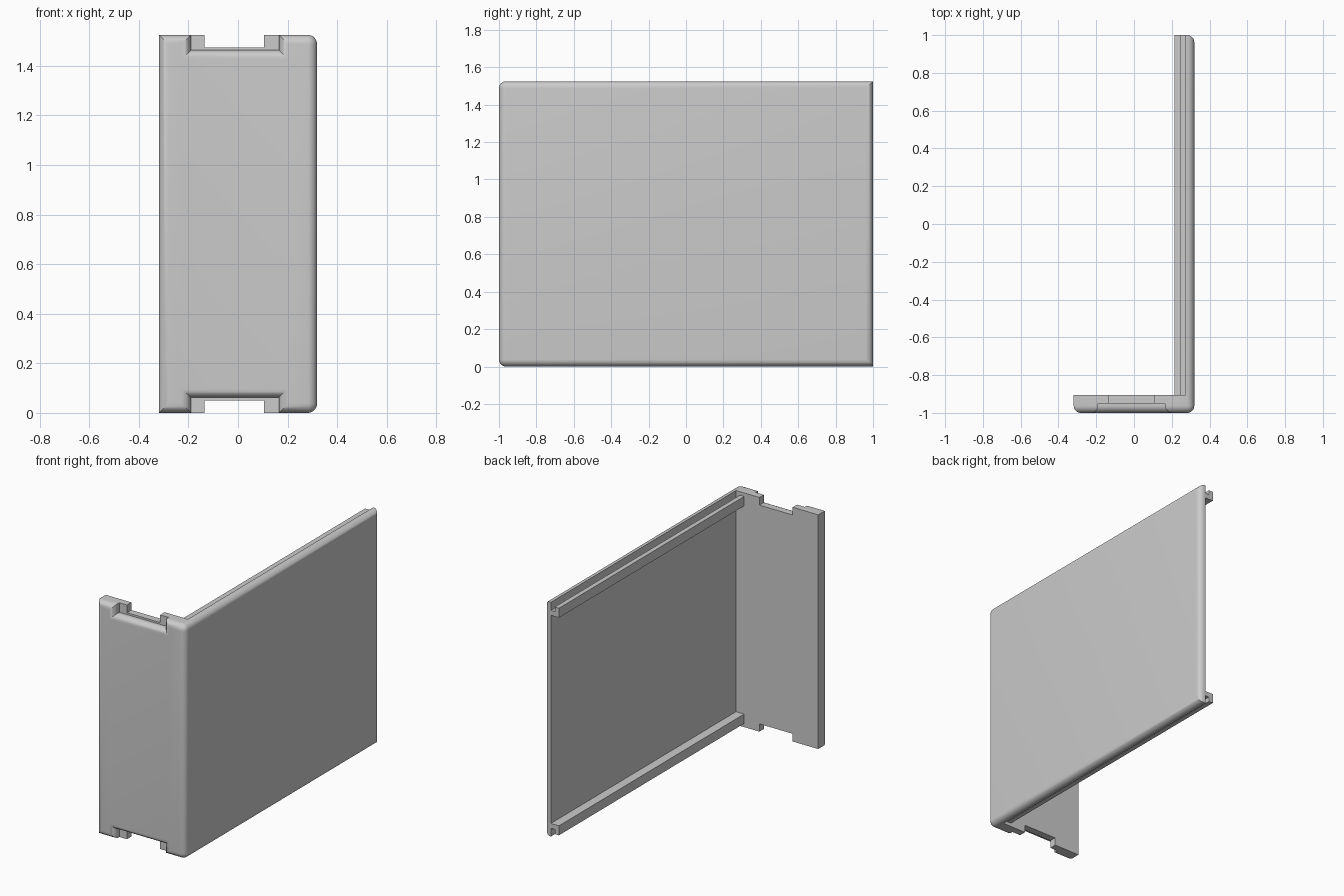
import bpy
import bmesh

cube = bpy.data.objects.get("Cube")
if cube:
    bpy.data.objects.remove(cube, do_unlink=True)

HEIGHT = 1.525
HALF = 0.319       # half width
INNER = 0.273      # inner face of the side panel
BACK = -0.905      # rear face of the front panel
ROUND = 0.038      # radius of the rounded outer edges

grey = bpy.data.materials.new("light_grey")
grey.diffuse_color = (0.6, 0.6, 0.6, 1)
grey.use_nodes = True
grey.node_tree.nodes["Principled BSDF"].inputs["Base Color"].default_value = (0.6, 0.6, 0.6, 1)


def prism(name, outline, axis, start, end):
    """Extrude a 2D outline along y or z."""
    bm = bmesh.new()
    place = (lambda u, v, t: (u, t, v)) if axis == "y" else (lambda u, v, t: (u, v, t))
    face = bm.faces.new([bm.verts.new(place(u, v, start)) for u, v in outline])
    ext = bmesh.ops.extrude_face_region(bm, geom=[face])
    shift = place(0, 0, end - start)
    bmesh.ops.translate(bm, vec=shift, verts=[g for g in ext["geom"] if isinstance(g, bmesh.types.BMVert)])
    bmesh.ops.recalc_face_normals(bm, faces=bm.faces)
    mesh = bpy.data.meshes.new(name)
    bm.to_mesh(mesh)
    bm.free()
    mesh.materials.append(grey)
    obj = bpy.data.objects.new(name, mesh)
    bpy.context.collection.objects.link(obj)
    return obj


def block(name, x0, x1, y0, y1, z0, z1):
    return prism(name, [(x0, z0), (x1, z0), (x1, z1), (x0, z1)], "y", y0, y1)


def cut(target, cutter):
    mod = target.modifiers.new("cut", "BOOLEAN")
    mod.operation = "DIFFERENCE"
    mod.solver = "EXACT"
    mod.object = cutter
    bpy.context.view_layer.objects.active = target
    bpy.ops.object.modifier_apply(modifier=mod.name)
    bpy.data.objects.remove(cutter, do_unlink=True)


# Corner cover: front panel and side panel in one L-shaped body
cover = prism("corner_cover", [(-HALF, -1), (HALF, -1), (HALF, 1), (INNER, 1),
                               (INNER, BACK), (-HALF, BACK)], "z", 0, HEIGHT)

# Stepped notches at the top and bottom of the front panel
for x0, x1, rear, depth in ((-0.19, 0.165, -0.95, 0.062), (-0.135, 0.105, -0.8, 0.05)):
    cut(cover, block("notch_cutter", x0, x1, -1.1, rear, HEIGHT - depth, HEIGHT + 0.1))
    cut(cover, block("notch_cutter", x0, x1, -1.1, rear, -0.1, depth))

# Round the outlines of the front and outer side faces
bm = bmesh.new()
bm.from_mesh(cover.data)
bmesh.ops.dissolve_limit(bm, angle_limit=0.01, verts=bm.verts, edges=bm.edges)
rim = [e for e in bm.edges
       if all(v.co.y < -0.999 for v in e.verts) or all(v.co.x > HALF - 0.001 for v in e.verts)]
bmesh.ops.bevel(bm, geom=rim, offset=ROUND, segments=8, profile=0.5, affect="EDGES")
bm.to_mesh(cover.data)
bm.free()

# Channel rails along the inside of the side panel, lips pointing outward
rail = [(INNER + 0.005, 1.44), (0.215, 1.44), (0.215, 1.502),
        (0.245, 1.502), (0.245, 1.472), (INNER + 0.005, 1.472)]
prism("top_rail", rail, "y", BACK - 0.005, 1)
prism("bottom_rail", [(x, HEIGHT - z) for x, z in rail], "y", BACK - 0.005, 1)

# Smooth the rounded edges only
bpy.ops.object.select_all(action="DESELECT")
cover.select_set(True)
bpy.context.view_layer.objects.active = cover
bpy.ops.object.shade_smooth_by_angle(angle=0.6)
